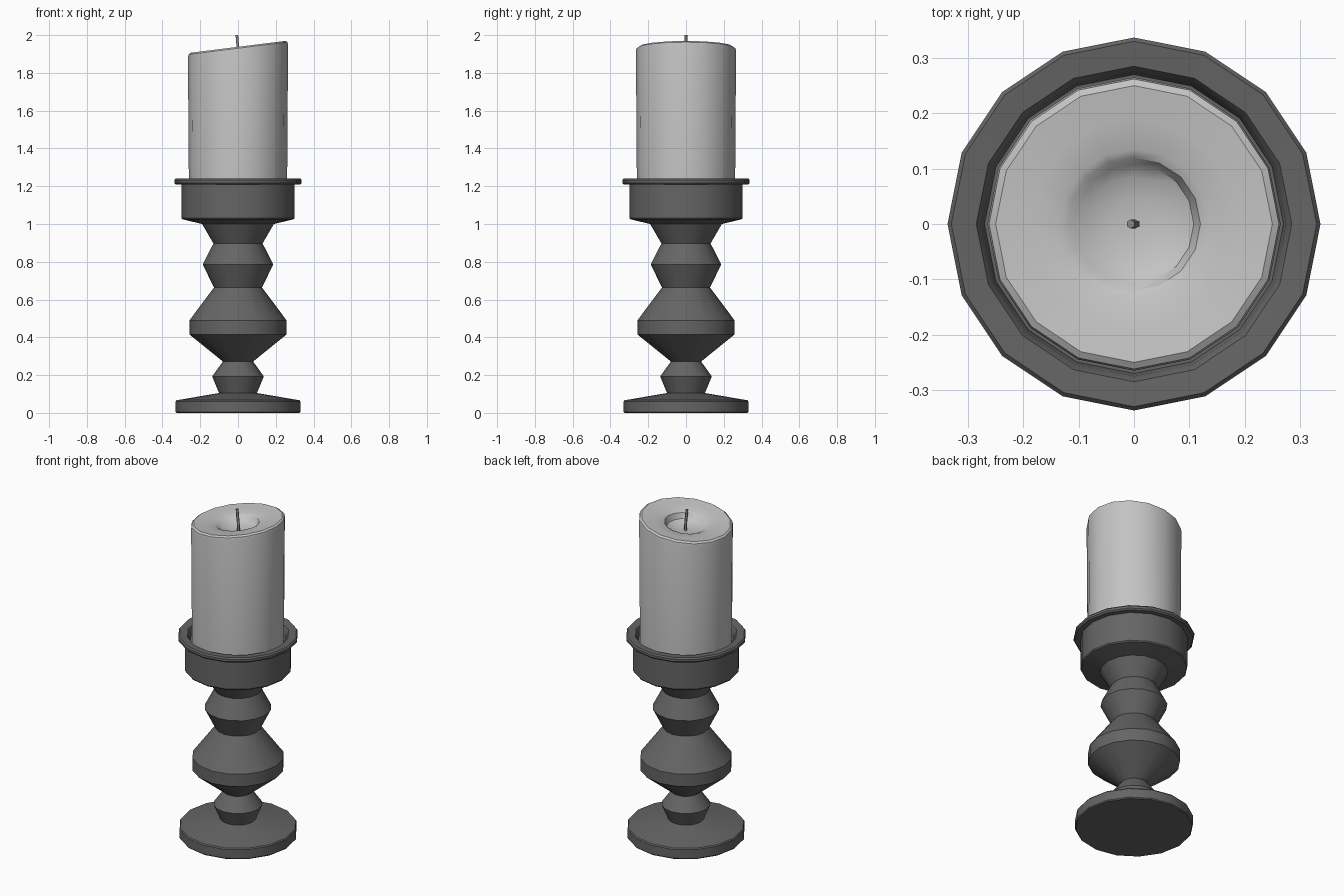
import bpy, bmesh
from math import cos, sin, tau, radians
from mathutils import Vector

cube = bpy.data.objects.get("Cube")
if cube:
    bpy.data.objects.remove(cube)


def material(name, value, rough=0.6):
    mat = bpy.data.materials.new(name)
    mat.use_nodes = True
    mat.diffuse_color = (value, value, value, 1)
    bsdf = mat.node_tree.nodes["Principled BSDF"]
    bsdf.inputs["Base Color"].default_value = (value, value, value, 1)
    bsdf.inputs["Roughness"].default_value = rough
    return mat


def lathe(name, profile, mat, sides=16, slope=0.0, slope_from=9.0):
    """Revolve (radius, z) points; rings above slope_from are tilted along x."""
    bm = bmesh.new()
    rings = []
    for r, z in profile:
        tilt = slope if z > slope_from else 0
        if r == 0:
            rings.append([bm.verts.new((0, 0, z))])
        else:
            rings.append([bm.verts.new((r * cos(tau * i / sides), r * sin(tau * i / sides),
                                        z + tilt * r * cos(tau * i / sides)))
                          for i in range(sides)])
    for a, b in zip(rings, rings[1:]):
        for i in range(sides):
            j = (i + 1) % sides
            quad = [a[i % len(a)], a[j % len(a)], b[j % len(b)], b[i % len(b)]]
            bm.faces.new(list(dict.fromkeys(quad)))
    bmesh.ops.recalc_face_normals(bm, faces=bm.faces)
    mesh = bpy.data.meshes.new(name)
    bm.to_mesh(mesh)
    bm.free()
    obj = bpy.data.objects.new(name, mesh)
    bpy.context.collection.objects.link(obj)
    mesh.materials.append(mat)
    bpy.ops.object.select_all(action='DESELECT')
    obj.select_set(True)
    bpy.context.view_layer.objects.active = obj
    bpy.ops.object.shade_smooth_by_angle(angle=radians(32))
    return obj


dark = material("dark grey metal", 0.13)
wax = material("pale grey wax", 0.55)
wick_grey = material("wick grey", 0.25)

# Turned holder: foot, stacked bulges, cup and flanged rim
lathe("candle_holder", [
    (0, 0), (0.325, 0), (0.33, 0.006), (0.33, 0.06), (0.325, 0.067),
    (0.10, 0.105), (0.137, 0.193), (0.08, 0.272),
    (0.257, 0.415), (0.257, 0.49), (0.127, 0.664), (0.187, 0.786),
    (0.13, 0.897), (0.19, 1.0), (0.295, 1.025), (0.30, 1.032),
    (0.30, 1.21), (0.33, 1.21), (0.337, 1.218), (0.337, 1.232),
    (0.33, 1.24), (0.285, 1.236), (0.275, 1.22), (0.27, 1.19), (0, 1.19),
], dark)

# Candle with a slanted rim and a melted pool
lathe("candle", [
    (0, 1.19), (0.26, 1.19), (0.265, 1.915), (0.262, 1.93), (0.25, 1.938),
    (0.19, 1.93), (0.135, 1.922), (0.12, 1.914), (0.108, 1.895),
    (0.085, 1.882), (0.045, 1.873), (0, 1.87),
], wax, slope=0.125, slope_from=1.9)

# Thin, slightly bent wick
curve = bpy.data.curves.new("wick", 'CURVE')
curve.dimensions = '3D'
curve.bevel_depth = 0.008
curve.bevel_resolution = 1
curve.use_fill_caps = True
spline = curve.splines.new('POLY')
path = [(0.003, 0, 1.86), (0.002, 0, 1.92), (-0.003, 0, 1.96), (-0.006, 0, 2.0)]
spline.points.add(len(path) - 1)
for p, co in zip(spline.points, path):
    p.co = (*co, 1)
wick = bpy.data.objects.new("wick", curve)
bpy.context.collection.objects.link(wick)
curve.materials.append(wick_grey)
